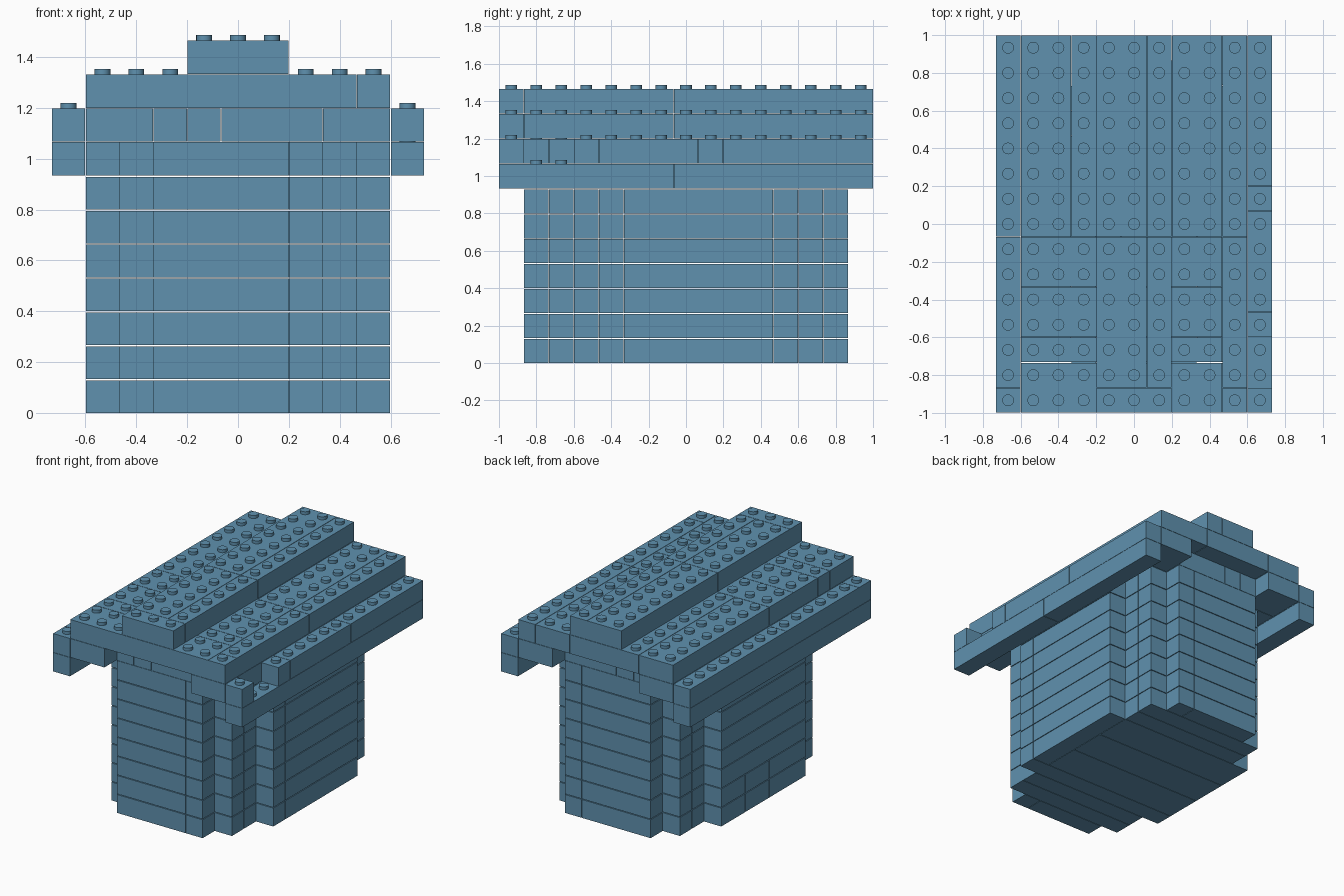
import bpy, bmesh
from mathutils import Matrix, Vector

cube = bpy.data.objects.get("Cube")
if cube:
    bpy.data.objects.remove(cube, do_unlink=True)

PITCH = 2 / 15          # one stud spacing, also the course height
SEAM = 0.0015           # half gap between neighbouring bricks
STUD_R, STUD_H = 0.031, 0.02

blue = bpy.data.materials.new("slate blue")
blue.use_nodes = True
colour = (0.115, 0.285, 0.43, 1)
blue.diffuse_color = colour
blue.node_tree.nodes["Principled BSDF"].inputs["Base Color"].default_value = colour


def finish(name, bm):
    mesh = bpy.data.meshes.new(name)
    bm.to_mesh(mesh)
    bm.free()
    mesh.materials.append(blue)
    obj = bpy.data.objects.new(name, mesh)
    bpy.context.collection.objects.link(obj)
    return obj


def place(sx, sy, z):
    """Stud-grid position to model space."""
    return Vector(((sx - 5.5) * PITCH, (sy - 7.5) * PITCH, z))


def course(name, level, bricks, gap=0.002):
    """One layer of bricks, each given as x0, x1, y0, y1 on the stud grid."""
    bm = bmesh.new()
    for x0, x1, y0, y1 in bricks:
        height = PITCH - gap
        centre = place((x0 + x1) / 2, (y0 + y1) / 2, level * PITCH + height / 2)
        size = ((x1 - x0) * PITCH - 2 * SEAM, (y1 - y0) * PITCH - 2 * SEAM, height)
        bmesh.ops.create_cube(bm, size=1,
                              matrix=Matrix.Translation(centre) @ Matrix.Diagonal((*size, 1)))
    return finish(name, bm)


def studs(name, level, columns, rows, skip=()):
    bm = bmesh.new()
    for c in columns:
        for r in rows:
            if (c, r) in skip:
                continue
            spot = place(c + 0.5, r + 0.5, level * PITCH + STUD_H / 2 - 0.002)
            bmesh.ops.create_cone(bm, cap_ends=True, segments=20, radius1=STUD_R,
                                  radius2=STUD_R, depth=STUD_H + 0.002,
                                  matrix=Matrix.Translation(spot))
    obj = finish(name, bm)
    bpy.ops.object.select_all(action='DESELECT')
    obj.select_set(True)
    bpy.context.view_layer.objects.active = obj
    bpy.ops.object.shade_smooth_by_angle()


# Stepped tower body: bands across x, narrowing at both ends
ends = [(3, 7, 1, 2), (7, 8, 1, 2), (2, 9, 2, 3), (2, 9, 3, 4), (1, 10, 4, 5),
        (2, 9, 11, 12), (2, 9, 12, 13), (3, 7, 13, 14), (7, 8, 13, 14)]
base_middle = [(1, 9, y, y + 2) for y in (5, 7, 9)] + [(9, 10, 5, 11)]
wall_middle = [(1, 10, 5, 11)]
for level in range(8):
    middle = base_middle if level < 2 else wall_middle
    course(f"wall_course_{level + 1}", level, ends + middle, 0.005 if level < 7 else 0.002)

# Lower eave beams on both sides
for side, x in (("right", 0), ("left", 10)):
    course(f"eave_beam_{side}", 7, [(x, x + 1, 0, 7), (x, x + 1, 7, 15)])

# Upper eave course, with a gap near the front of the left side
course("upper_eave_right", 8, [(0, 1, a, b) for a, b in ((0, 1), (1, 7), (7, 15))])
course("upper_eave_left", 8,
       [(10, 11, a, b) for a, b in ((0, 1), (3, 4), (4, 8), (8, 9), (9, 15))])
course("roof_supports", 8,
       [(x, x + 2, a, b) for x in (1, 8) for a, b in ((0, 2), (2, 13), (13, 15))])
course("gable_core", 8, [(a, b, 1, 14) for a, b in ((3, 4), (4, 5), (5, 8))])
studs("notch_studs", 8, [10], [1, 2])
studs("eave_studs", 9, [0, 10], range(15), skip={(10, 1), (10, 2)})

# Main roof course
rows = ((0, 2), (2, 3), (3, 5), (5, 7))
roof = [(1, 9, a, b) for a, b in rows]
roof += [(a, b, 7, 15) for a, b in ((1, 3), (3, 7), (7, 9))]
roof += [(9, 10, a, b) for a, b in ((0, 1), (1, 7), (7, 15))]
course("roof_slab", 9, roof)
studs("roof_studs", 10, [1, 2, 3, 7, 8, 9], range(15))

# Ridge
ridge = [(4, 7, 0, 1)]
ridge += [(a, b, c, d) for a, b in ((4, 6), (6, 7)) for c, d in ((1, 7), (7, 15))]
course("ridge", 10, ridge)
studs("ridge_studs", 11, [4, 5, 6], range(15))
